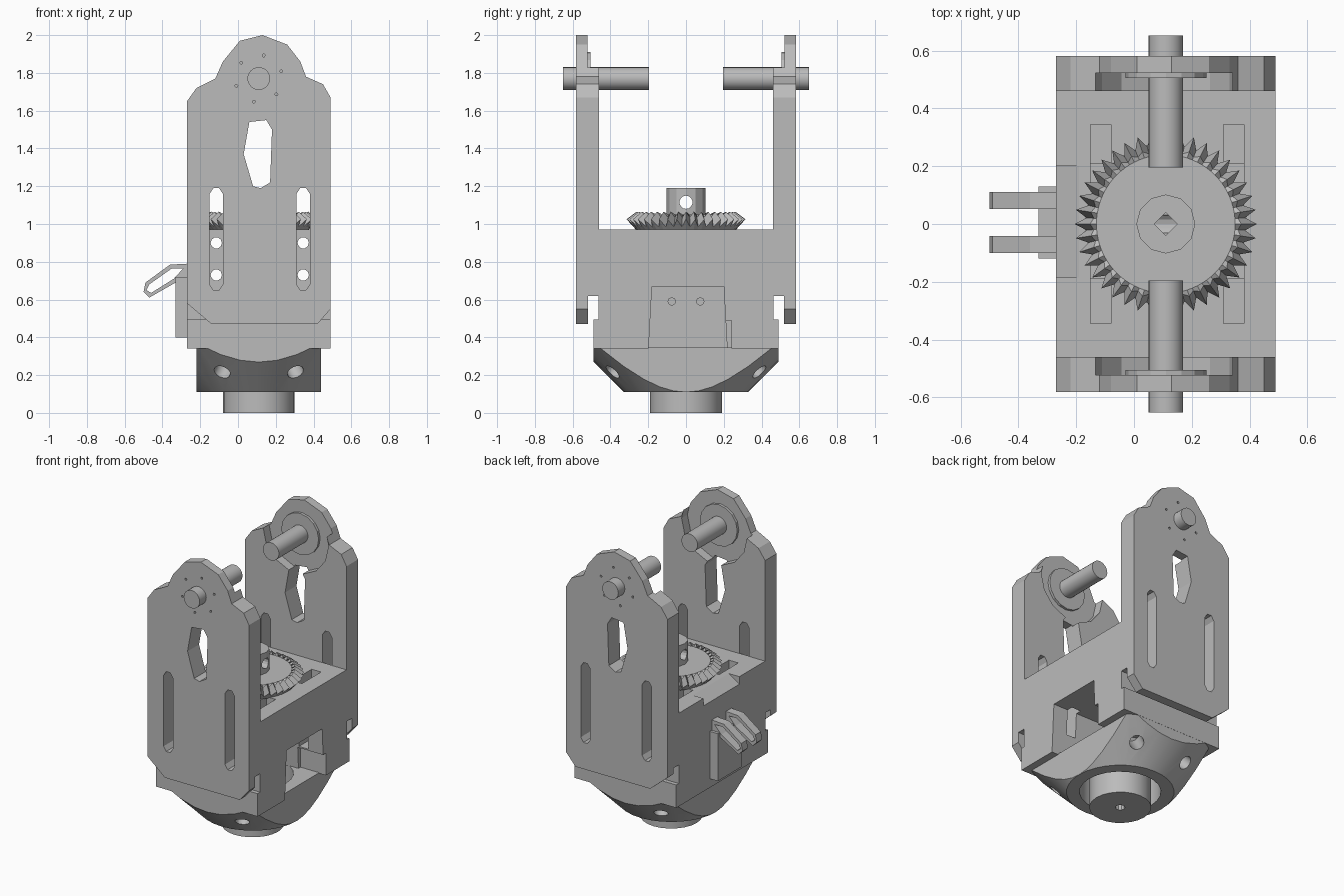
import bpy, bmesh
from math import cos, sin, pi
from mathutils import Vector

if "Cube" in bpy.data.objects:
    bpy.data.objects.remove(bpy.data.objects["Cube"])

grey = bpy.data.materials.new("plain grey")
grey.use_nodes = True
COLOUR = (0.5, 0.5, 0.5, 1)
grey.diffuse_color = COLOUR
grey.node_tree.nodes["Principled BSDF"].inputs["Base Color"].default_value = COLOUR
CX = 0.11      # axis of the turning parts
PIN_Z = 1.77   # height of the pivot pins


def loft(name, rings):
    """Bridge equal-length closed rings and cap both ends."""
    bm = bmesh.new()
    loops = [[bm.verts.new(p) for p in ring] for ring in rings]
    n = len(loops[0])
    for a, b in zip(loops, loops[1:]):
        for i in range(n):
            j = (i + 1) % n
            bm.faces.new((a[i], a[j], b[j], b[i]))
    bm.faces.new(loops[0][::-1])
    bm.faces.new(loops[-1])
    bmesh.ops.recalc_face_normals(bm, faces=bm.faces)
    mesh = bpy.data.meshes.new(name)
    bm.to_mesh(mesh)
    bm.free()
    mesh.materials.append(grey)
    obj = bpy.data.objects.new(name, mesh)
    bpy.context.collection.objects.link(obj)
    return obj


def prism(name, pts, a, b):
    """Extrude an x-z outline from y = a to y = b."""
    return loft(name, [[(x, y, z) for x, z in pts] for y in (a, b)])


def box(name, x0, x1, y0, y1, z0, z1):
    return prism(name, [(x0, z0), (x1, z0), (x1, z1), (x0, z1)], y0, y1)


def rod(name, p, q, r, r2=None, n=24):
    """Cylinder or cone between two points."""
    p, q = Vector(p), Vector(q)
    turn = Vector((0, 0, 1)).rotation_difference(q - p)
    circle = [Vector((cos(2 * pi * i / n), sin(2 * pi * i / n), 0)) for i in range(n)]
    return loft(name, [[c + turn @ (v * k) for v in circle]
                       for c, k in ((p, r), (q, r2 or r))])


def cut(obj, *tools, mode='DIFFERENCE'):
    for tool in tools:
        mod = obj.modifiers.new("cut", 'BOOLEAN')
        mod.operation, mod.solver, mod.object = mode, 'EXACT', tool
        graph = bpy.context.evaluated_depsgraph_get()
        mesh = bpy.data.meshes.new_from_object(obj.evaluated_get(graph))
        obj.modifiers.clear()
        obj.data = mesh
        bpy.data.objects.remove(tool)
    return obj


def smooth(obj):
    bpy.ops.object.select_all(action='DESELECT')
    obj.select_set(True)
    bpy.context.view_layer.objects.active = obj
    bpy.ops.object.shade_smooth_by_angle(angle=0.5)


# Upright side plates with slots, window and thinned pivot tongue
outline = [(-0.27, 0.58), (-0.14, 0.47), (0.42, 0.47), (0.49, 0.55), (0.49, 1.67),
           (0.45, 1.74), (0.36, 1.78), (0.33, 1.86), (0.26, 1.95), (0.13, 2.0),
           (0.01, 1.97), (-0.08, 1.86), (-0.12, 1.77), (-0.22, 1.72), (-0.27, 1.65)]
window = [(0.08, 1.2), (0.12, 1.19), (0.17, 1.22), (0.18, 1.5), (0.15, 1.55),
          (0.06, 1.54), (0.03, 1.37)]
for side, s in (("front", -1), ("back", 1)):
    plate = prism(side + "_plate", outline, s * 0.46, s * 0.582)
    cut(plate, prism("window_cutter", window, s * 0.4, s * 0.7))
    for x in (-0.115, 0.345):
        slot = [(x - 0.035, 0.68), (x - 0.015, 0.65), (x + 0.015, 0.65), (x + 0.035, 0.68),
                (x + 0.035, 1.16), (x + 0.015, 1.19), (x - 0.015, 1.19), (x - 0.035, 1.16)]
        cut(plate, prism("slot_cutter", slot, s * 0.4, s * 0.7))
    y0, y1 = sorted((s * 0.4, s * 0.519))
    cut(plate, box("foot_cutter", -0.5, 0.7, y0, y1, 0.3, 0.62),
        rod("tongue_cutter", (CX, s * 0.4, PIN_Z), (CX, s * 0.522, PIN_Z), 0.245, n=14))
    for i in range(6):   # small screw holes round the pin
        a = pi * (i + 0.3) / 3
        x, z = CX + 0.125 * cos(a), PIN_Z + 0.125 * sin(a)
        cut(plate, rod("screw_cutter", (x, s * 0.5, z), (x, s * 0.7, z), 0.008, n=6))
    rod(side + "_washer", (CX, s * 0.505, PIN_Z), (CX, s * 0.53, PIN_Z), 0.14, n=16)
    pin = rod(side + "_pivot_pin", (CX, s * 0.195, PIN_Z), (CX, s * 0.652, PIN_Z), 0.06)
    smooth(pin)

# Main body block with flange, open pocket and bores
body = box("body", -0.27, 0.49, -0.463, 0.463, 0.34, 0.97)
cut(body, box("flange", -0.27, 0.49, -0.49, 0.49, 0.34, 0.495), mode='UNION')
pocket = loft("pocket_cutter", [[(x, -0.2, 0.3), (x, 0.22, 0.3), (x, 0.2, 0.67), (x, -0.18, 0.67)]
                                for x in (-0.2, 0.6)])
cut(body, pocket, box("pocket_step_cutter", 0.3, 0.6, -0.1, 0.24, 0.3, 0.49))
for x in (-0.115, 0.345):
    for s in (-1, 1):
        y0, y1 = sorted((s * 0.14, s * 0.345))
        cut(body, box("top_slot_cutter", x - 0.035, x + 0.035, y0, y1, 0.5, 1.1))
    for z in (0.73, 0.9):
        cut(body, rod("bore_cutter", (x, -0.7, z), (x, 0.7, z), 0.03, n=10))
for y in (-0.075, 0.075):
    cut(body, rod("wire_hole_cutter", (-0.4, y, 0.59), (0, y, 0.59), 0.02, n=8))
cut(body, prism("edge_cutter", [(-0.3, 0.9), (-0.3, 1), (-0.19, 1), (-0.19, 0.97)], -0.185, 0.2))

# Conical base trimmed to the body, with centre bore and screw holes
base = rod("cone_base", (CX, 0, 0.11), (CX, 0, 0.345), 0.33, 0.565, n=32)
cut(base, box("trim", -0.22, 0.44, -0.489, 0.489, 0, 0.5), mode='INTERSECT')
cut(base, rod("bore_cutter", (CX, 0, 0), (CX, 0, 0.5), 0.25))
for sx in (-1, 1):
    for sy in (-1, 1):
        d = Vector((0.32 * sx, 0.63 * sy, -0.7))
        c = Vector((CX + 0.195 * sx, 0.39 * sy, 0.215))
        cut(base, rod("screw_cutter", c - d * 0.2, c + d * 0.1, 0.045, n=14))
smooth(base)

# Motor spindle below the base
spindle = rod("spindle", (CX, 0, 0), (CX, 0, 0.34), 0.19)
cut(spindle, rod("centre_cutter", (CX, 0, -0.1), (CX, 0, 0.1), 0.03, n=10))
smooth(spindle)

# Bevel gear: toothed rings from the underside up to the flat disc
TEETH = 40


def gear_ring(tip, root, z_tip, z_root):
    return [(CX + r * cos(pi * i / TEETH), r * sin(pi * i / TEETH), z)
            for i in range(2 * TEETH) for r, z in [((tip, z_tip), (root, z_root))[i % 2]]]


loft("bevel_gear", [gear_ring(0.26, 0.26, 0.965, 0.965), gear_ring(0.315, 0.275, 1.025, 0.985),
                    gear_ring(0.262, 0.25, 1.065, 1.035), gear_ring(0.24, 0.24, 1.05, 1.05)])
hub = rod("gear_hub", (CX, 0, 1.03), (CX, 0, 1.19), 0.102, n=12)
cut(hub, rod("cross_cutter", (CX - 0.3, 0, 1.115), (CX + 0.3, 0, 1.115), 0.035, n=14),
    rod("centre_cutter", (CX, 0, 1.1), (CX, 0, 1.3), 0.04, n=4))

# Cable clip on the side: mount with two slotted prongs
box("clip_mount", -0.33, -0.265, -0.12, 0.13, 0.4, 0.72)
prong = [(-0.5, 0.64), (-0.47, 0.61), (-0.33, 0.69), (-0.265, 0.7), (-0.265, 0.79),
         (-0.36, 0.785), (-0.49, 0.69)]
hole = [(-0.485, 0.65), (-0.46, 0.635), (-0.34, 0.71), (-0.29, 0.765), (-0.35, 0.765), (-0.47, 0.68)]
for name, y0, y1 in (("front", -0.1, -0.042), ("back", 0.052, 0.11)):
    cut(prism(name + "_clip_prong", prong, y0, y1), prism("prong_cutter", hole, -0.3, 0.3))
